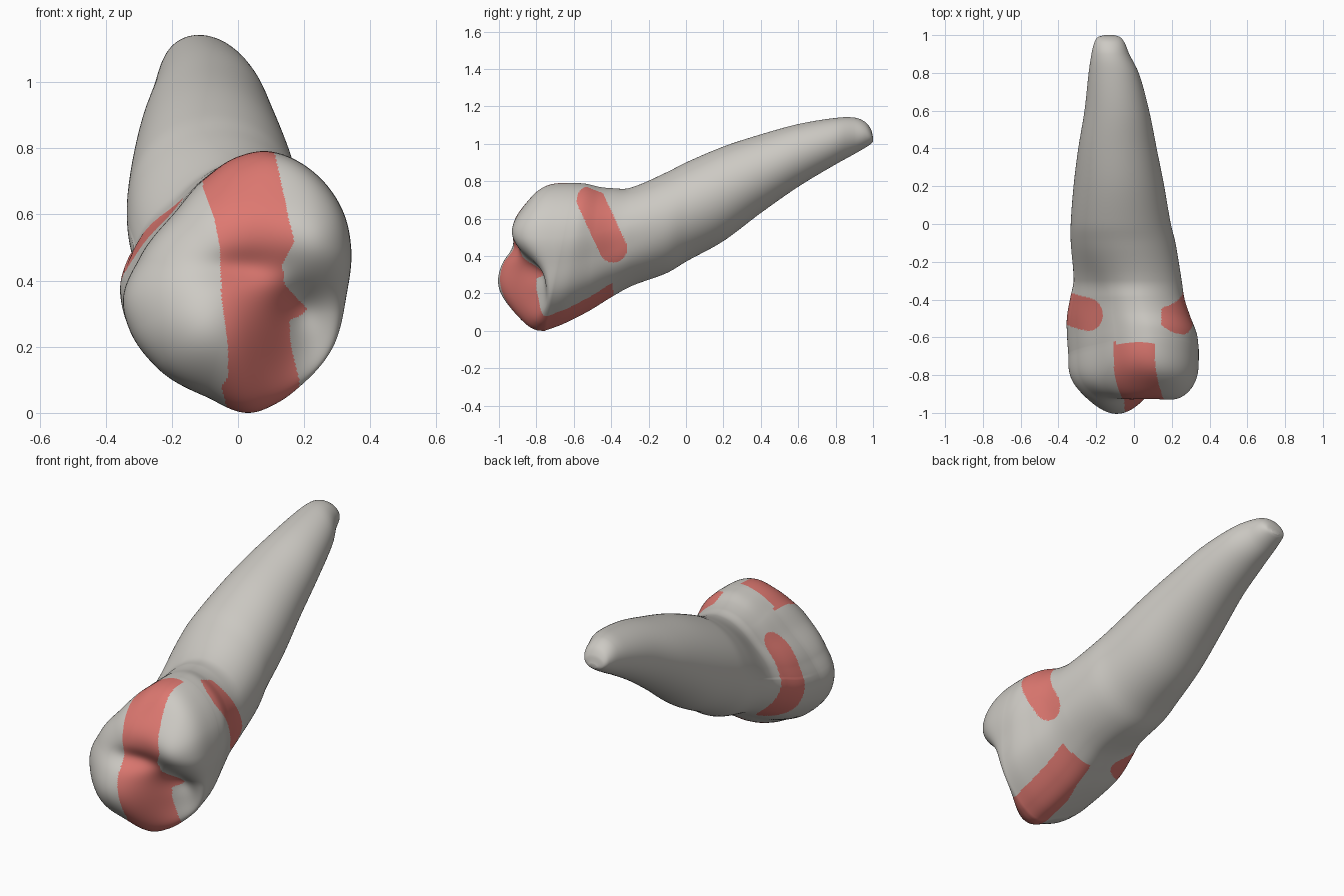
import bpy, bmesh, math

if "Cube" in bpy.data.objects:
    bpy.data.objects.remove(bpy.data.objects["Cube"])

N = 360          # points around each ring
RIM = -0.68      # where the crown side meets the biting surface
CZ = 0.395       # crown centre height

# Cross-section boxes along the tooth: y, x min, x max, z min, z max
SECTIONS = [
    (-0.68, -0.345, 0.345, 0.00, 0.79), (-0.60, -0.35, 0.335, 0.035, 0.785),
    (-0.50, -0.35, 0.30, 0.10, 0.77), (-0.40, -0.335, 0.27, 0.175, 0.765),
    (-0.30, -0.32, 0.255, 0.235, 0.768), (-0.10, -0.335, 0.22, 0.31, 0.85),
    (0.0, -0.335, 0.195, 0.37, 0.90), (0.20, -0.32, 0.16, 0.48, 0.985),
    (0.40, -0.295, 0.12, 0.63, 1.05), (0.60, -0.262, 0.08, 0.77, 1.105),
    (0.80, -0.24, 0.025, 0.89, 1.138), (0.90, -0.225, -0.025, 0.945, 1.14),
    (0.96, -0.21, -0.05, 0.98, 1.115), (0.99, -0.19, -0.075, 1.0, 1.075),
    (1.0, -0.155, -0.105, 1.01, 1.035)]

# Crown outline seen from the biting end
OUTLINE = [(0.345, 0.5), (0.32, 0.61), (0.24, 0.72), (0.1, 0.79), (0, 0.775), (-0.1, 0.71),
           (-0.2, 0.6), (-0.3, 0.47), (-0.35, 0.35), (-0.33, 0.25), (-0.25, 0.14),
           (-0.1, 0.05), (0.03, 0.0), (0.12, 0.03), (0.2, 0.09), (0.29, 0.2), (0.33, 0.35)]


def hermite(pts, t):
    """Smooth curve through (t, value) points."""
    i = 0
    while i < len(pts) - 2 and t > pts[i + 1][0]:
        i += 1

    def slope(k):
        a, b = pts[max(k - 1, 0)], pts[min(k + 1, len(pts) - 1)]
        return (b[1] - a[1]) / (b[0] - a[0])
    (t0, v0), (t1, v1) = pts[i], pts[i + 1]
    h = t1 - t0
    u = (t - t0) / h
    return ((2*u**3 - 3*u*u + 1) * v0 + (u**3 - 2*u*u + u) * h * slope(i)
            + (3*u*u - 2*u**3) * v1 + (u**3 - u*u) * h * slope(i + 1))


def linear(pts, t):
    for (a, va), (b, vb) in zip(pts, pts[1:]):
        if t <= b:
            return va + (vb - va) * max(0, (t - a) / (b - a))
    return pts[-1][1]


def smooth(a, b, t):
    u = min(1, max(0, (t - a) / (b - a)))
    return u * u * (3 - 2 * u)


def bell(t, centre, width):
    return math.exp(-0.5 * ((t - centre) / width)**2)


# Crown outline as radius by angle, repeated so it wraps
polar = []
for x, z in OUTLINE:
    nx, nz = x / 0.348, (z - CZ) / 0.395
    polar.append((math.atan2(nz, nx), math.hypot(nx, nz)))
polar.sort()
polar = ([(a - math.tau, r) for a, r in polar[-3:]] + polar
         + [(a + math.tau, r) for a, r in polar[:3]])
angles = [-math.pi + math.tau * i / N for i in range(N)]
crown_r = [hermite(polar, a) for a in angles]
tracks = [[(s[0], s[k]) for s in SECTIONS] for k in range(1, 5)]


def ring(y):
    """One cross-section, easing from crown outline to oval root."""
    x0, x1, z0, z1 = (hermite(tr, y) for tr in tracks)
    root = smooth(-0.62, 0.0, y)
    lean = 0.15 * (1 - smooth(RIM, -0.3, y))
    pts = []
    for a, cr in zip(angles, crown_r):
        r = cr + (1 - cr) * root
        r -= 0.085 * bell(a, 2.3, 0.42) * bell(y, -0.36, 0.12)    # slim upper neck
        r += 0.045 * bell(a, -2.45, 0.35) * bell(y, -0.45, 0.09)  # fuller lower side
        x = (x0 + x1) / 2 + (x1 - x0) / 2 * r * math.cos(a)
        z = (z0 + z1) / 2 + (z1 - z0) / 2 * r * math.sin(a)
        pts.append((x, y + lean * (z - CZ) / 0.79, z))
    return pts


# Biting surface relief: x, z, x spread, z spread, push along y
BUMPS = [(-0.10, 0.24, 0.15, 0.18, -0.155),   # main cusp
         (0.25, 0.50, 0.10, 0.09, -0.065),    # side cusp
         (0.02, 0.59, 0.20, 0.08, -0.05),     # upper ridge
         (0.23, 0.20, 0.10, 0.13, 0.11),      # lower slope
         (0.0, 0.44, 0.09, 0.035, 0.03),      # central pit
         (0.19, 0.32, 0.05, 0.05, 0.04)]      # side notch


def face_y(x, z):
    return -0.86 + sum(d * bell(x, a, sa) * bell(z, b, sb) for a, b, sa, sb, d in BUMPS)


def cap_point(p, s):
    x, z = p[0] * s, CZ + (p[2] - CZ) * s
    # squarer shoulders at the side cusp and the far side
    e = 3 + 1.3 * smooth(0.0, 0.25, x) * smooth(0.3, 0.5, z) + 0.7 * smooth(0.05, 0.28, -x)
    return x, p[1] + (face_y(x, z) - p[1]) * (1 - s**e) ** (1 / e), z


# Patch edges on the crown by height
LEFT = [(0.0, -0.03), (0.08, -0.05), (0.11, -0.03), (0.2, -0.03), (0.35, -0.05),
        (0.5, -0.055), (0.58, -0.07), (0.7, -0.11), (0.8, -0.11)]
RIGHT = [(0.0, 0.19), (0.1, 0.185), (0.2, 0.16), (0.28, 0.155), (0.295, 0.19), (0.315, 0.21),
         (0.35, 0.175), (0.39, 0.14), (0.45, 0.135), (0.48, 0.15), (0.52, 0.17), (0.6, 0.15),
         (0.7, 0.13), (0.79, 0.11)]


def in_capsule(y, z, a, b, r):
    dy, dz = b[0] - a[0], b[1] - a[1]
    u = min(1, max(0, ((y - a[0]) * dy + (z - a[1]) * dz) / (dy * dy + dz * dz)))
    return math.hypot(y - a[0] - u * dy, z - a[1] - u * dz) < r


def is_red(c):
    x, y, z = c
    if y > -0.25:
        return False
    if y < (-0.63 if z > CZ else -0.39) and linear(LEFT, z) < x < linear(RIGHT, z):
        return True                                             # band across the crown
    if x > 0.145 and in_capsule(y, z, (-0.51, 0.70), (-0.39, 0.44), 0.075):
        return True                                             # right side patch
    return x < -0.13 and in_capsule(y, z, (-0.475, 0.56), (-0.425, 0.31), 0.09)


# Build rings from the root tip forward, then in over the biting surface
ys = [1 - 0.1 * (i / 24)**2 for i in range(24)]
ys += [0.9 - 1.15 * i / 45 for i in range(45)]
ys += [-0.25 + (RIM + 0.25) * i / 65 for i in range(66)]
rings = [ring(y) for y in ys]
rim = rings[-1]
for k in range(1, 90):
    s = math.cos(math.pi / 2 * k / 90) ** 0.8
    rings.append([cap_point(p, s) for p in rim])

bm = bmesh.new()
loops = [[bm.verts.new(p) for p in pts] for pts in rings]
for a, b in zip(loops, loops[1:]):
    for i in range(N):
        j = (i + 1) % N
        bm.faces.new((a[i], a[j], b[j], b[i]))
bm.faces.new(loops[0])
centre = bm.verts.new((0, face_y(0, CZ), CZ))
for i in range(N):
    bm.faces.new((loops[-1][i], loops[-1][(i + 1) % N], centre))
bmesh.ops.recalc_face_normals(bm, faces=bm.faces)
for f in bm.faces:
    f.smooth = True
    f.material_index = int(is_red(f.calc_center_median()))

mesh = bpy.data.meshes.new("tooth")
bm.to_mesh(mesh)
bm.free()
for name, col in (("enamel_grey", (0.61, 0.59, 0.55, 1)), ("patch_red", (0.73, 0.19, 0.165, 1))):
    mat = bpy.data.materials.new(name)
    mat.diffuse_color = col
    mat.use_nodes = True
    mat.node_tree.nodes["Principled BSDF"].inputs["Base Color"].default_value = mat.diffuse_color
    mesh.materials.append(mat)
bpy.context.collection.objects.link(bpy.data.objects.new("tooth", mesh))
